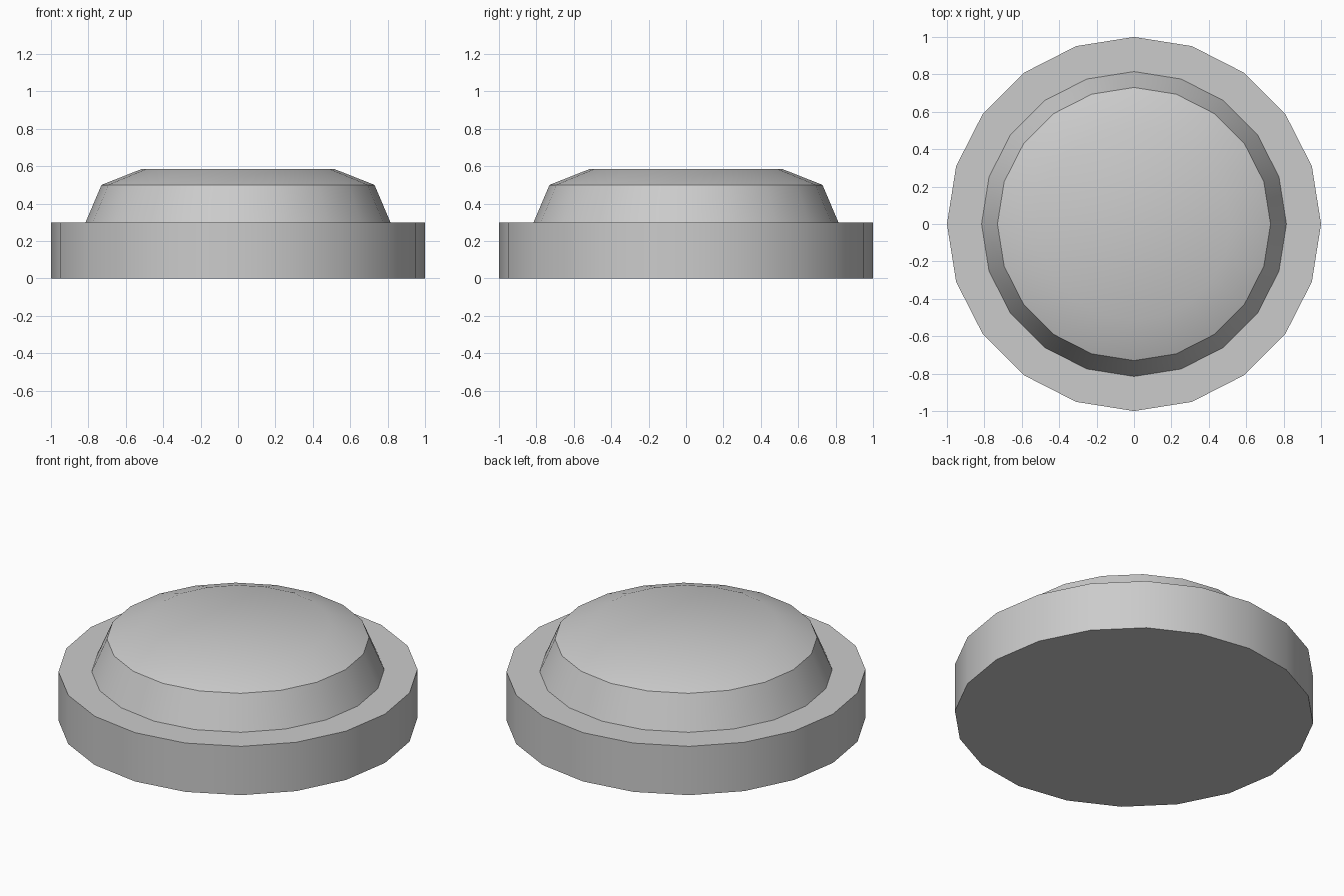
import bpy, bmesh
from math import cos, sin, tau, radians

if "Cube" in bpy.data.objects:
    bpy.data.objects.remove(bpy.data.objects["Cube"])

SIDES = 20


def lathe(name, profile):
    """Stack rings of (radius, z) into a closed, capped solid."""
    bm = bmesh.new()
    rings = [[bm.verts.new((r * cos(tau * i / SIDES), r * sin(tau * i / SIDES), z))
              for i in range(SIDES)] for r, z in profile]
    for low, high in zip(rings, rings[1:]):
        for i in range(SIDES):
            j = (i + 1) % SIDES
            bm.faces.new((low[i], low[j], high[j], high[i]))
    bm.faces.new(rings[0][::-1])
    bm.faces.new(rings[-1])
    mesh = bpy.data.meshes.new(name)
    bm.to_mesh(mesh)
    bm.free()
    obj = bpy.data.objects.new(name, mesh)
    bpy.context.collection.objects.link(obj)
    bpy.ops.object.select_all(action='DESELECT')
    obj.select_set(True)
    bpy.context.view_layer.objects.active = obj
    bpy.ops.object.shade_smooth_by_angle(angle=radians(30))
    return obj


# Wide round base
lathe("base", [(1.0, 0.0), (1.0, 0.3)])

# Tapered push button with a softly chamfered flat top
lathe("button", [(0.815, 0.3), (0.73, 0.5), (0.515, 0.585)])
